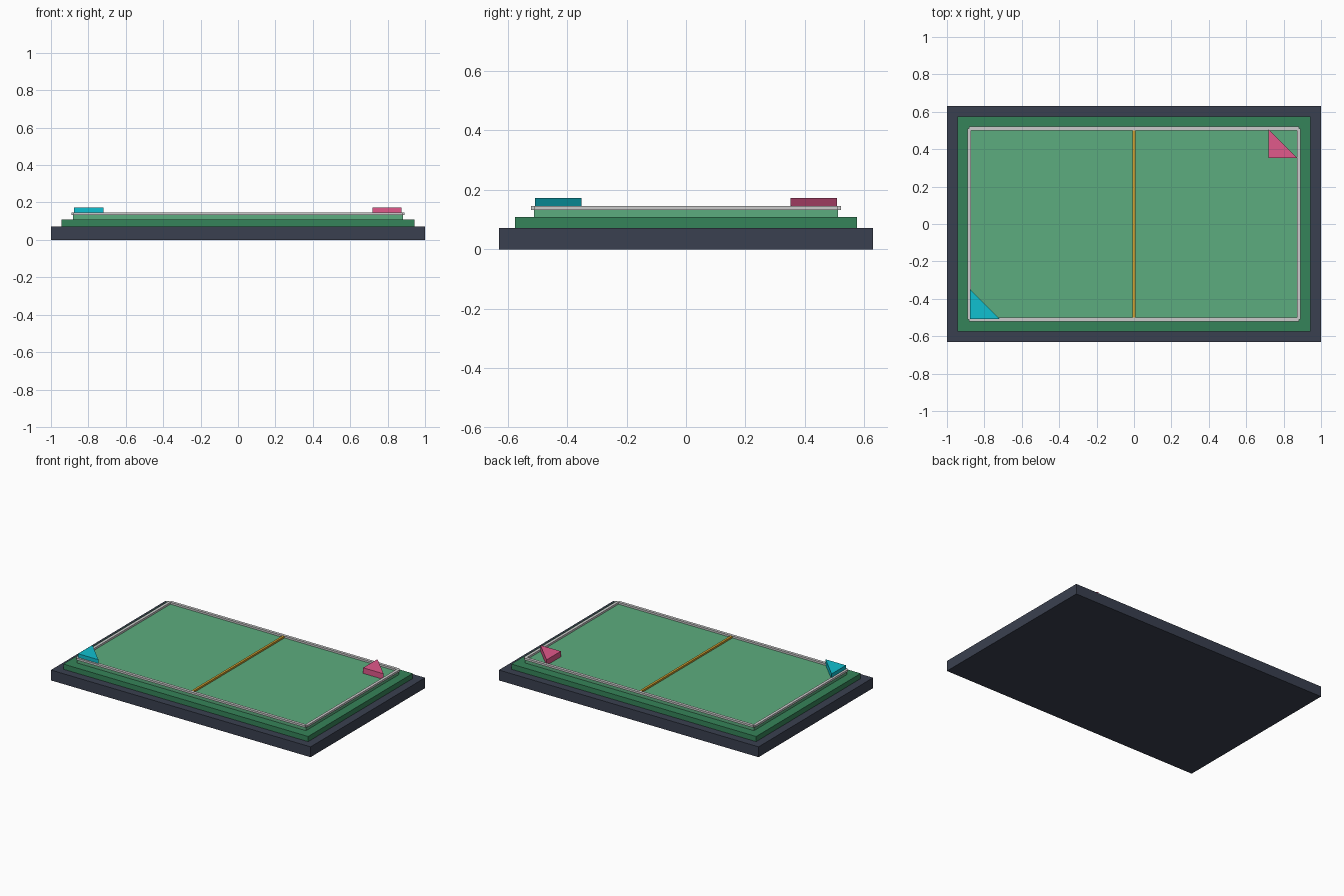
import bpy, bmesh

if "Cube" in bpy.data.objects:
    bpy.data.objects.remove(bpy.data.objects["Cube"])


def material(name, rgb):
    m = bpy.data.materials.new(name)
    m.diffuse_color = (*rgb, 1)
    m.use_nodes = True
    m.node_tree.nodes["Principled BSDF"].inputs["Base Color"].default_value = m.diffuse_color
    return m


def prism(name, outline, z0, z1, mat):
    """Extrude a flat counter-clockwise outline from z0 up to z1."""
    bm = bmesh.new()
    face = bm.faces.new([bm.verts.new((x, y, z0)) for x, y in outline])
    ext = bmesh.ops.extrude_face_region(bm, geom=[face], use_keep_orig=True)
    for v in ext["geom"]:
        if isinstance(v, bmesh.types.BMVert):
            v.co.z = z1
    bmesh.ops.recalc_face_normals(bm, faces=bm.faces)
    mesh = bpy.data.meshes.new(name)
    bm.to_mesh(mesh)
    bm.free()
    mesh.materials.append(mat)
    obj = bpy.data.objects.new(name, mesh)
    bpy.context.collection.objects.link(obj)
    return obj


def box(name, hx, hy, z0, z1, mat, cx=0, cy=0):
    outline = [(cx - hx, cy - hy), (cx + hx, cy - hy),
               (cx + hx, cy + hy), (cx - hx, cy + hy)]
    return prism(name, outline, z0, z1, mat)


slate = material("slate", (0.042, 0.051, 0.080))
dark_green = material("dark_green", (0.036, 0.23, 0.10))
light_green = material("light_green", (0.107, 0.413, 0.209))
white = material("white", (0.80, 0.80, 0.80))
gold = material("gold", (0.65, 0.36, 0.03))
cyan = material("cyan", (0.005, 0.53, 0.63))
pink = material("pink", (0.75, 0.10, 0.26))

# Stepped table: base, border, playing surface
box("base", 1.0, 0.63, 0, 0.072, slate)
box("border", 0.943, 0.575, 0.072, 0.108, dark_green)
box("playing_surface", 0.882, 0.512, 0.108, 0.133, light_green)

# Rails centred on the edge of the playing surface
for s, side, end in ((-1, "left", "front"), (1, "right", "back")):
    box(side + "_rail", 0.01, 0.511, 0.132, 0.146, white, cx=s * 0.881)
    box(end + "_rail", 0.881, 0.01, 0.132, 0.146, white, cy=s * 0.511)

# Centre line bar
box("centre_line", 0.008, 0.501, 0.132, 0.145, gold)

# Triangular corner markers, both facing the same way
for name, x, y, mat in (("front_left_marker", -0.876, -0.508, cyan),
                        ("back_right_marker", 0.718, 0.352, pink)):
    prism(name, [(x, y), (x + 0.157, y), (x, y + 0.157)], 0.132, 0.172, mat)
